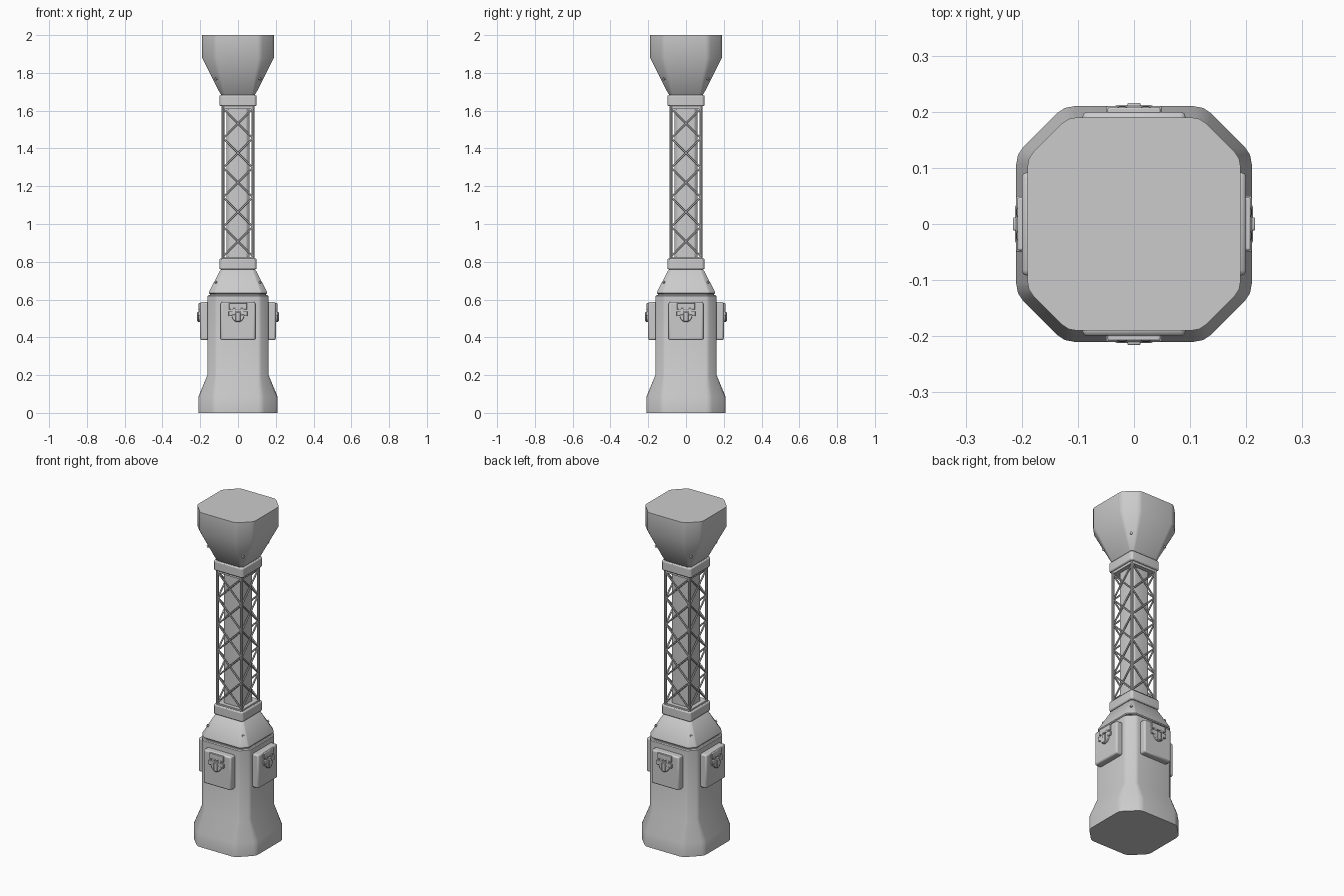
import bpy, bmesh, math
from mathutils import Vector, Matrix

if "Cube" in bpy.data.objects:
    bpy.data.objects.remove(bpy.data.objects["Cube"])

TURNS = [Matrix.Rotation(k * math.pi / 2, 4, 'Z') for k in range(4)]


def finish(name, bm, bevel=0.0, segs=2):
    bmesh.ops.recalc_face_normals(bm, faces=bm.faces)
    mesh = bpy.data.meshes.new(name)
    bm.to_mesh(mesh)
    bm.free()
    ob = bpy.data.objects.new(name, mesh)
    bpy.context.collection.objects.link(ob)
    if bevel:
        m = ob.modifiers.new("bevel", 'BEVEL')
        m.width, m.segments, m.limit_method = bevel, segs, 'ANGLE'
    bpy.context.view_layer.objects.active = ob
    ob.select_set(True)
    bpy.ops.object.shade_smooth_by_angle(angle=math.radians(30))
    ob.select_set(False)
    return ob


def ring(half, flat):
    """Square with cut corners, each corner softened by a tiny arc."""
    pts = []
    for t in TURNS:
        pts += [t @ Vector((half, -flat, 0)), t @ Vector((half, flat, 0))]
    r = 0.22 * (half - flat)
    out = []
    for i, p in enumerate(pts):
        a = p + (pts[i - 1] - p).normalized() * r
        b = p + (pts[(i + 1) % 8] - p).normalized() * r
        out += [a, (a + b + 2 * p) / 4, b]
    return out


def loft(name, sections, bevel=0.0):
    """Stack of (z, half width, half flat width) sections."""
    bm = bmesh.new()
    rings = [[bm.verts.new((p.x, p.y, z)) for p in ring(h, f)] for z, h, f in sections]
    n = len(rings[0])
    for lo, hi in zip(rings, rings[1:]):
        for i in range(n):
            j = (i + 1) % n
            bm.faces.new((lo[i], lo[j], hi[j], hi[i]))
    bm.faces.new(rings[0][::-1])
    bm.faces.new(rings[-1])
    return finish(name, bm, bevel)


def boxes(name, specs, bevel=0.0):
    """Boxes given as (x0, x1, y0, y1, z0, z1), repeated on all four sides."""
    bm = bmesh.new()
    for x0, x1, y0, y1, z0, z1 in specs:
        for t in TURNS:
            m = (t @ Matrix.Translation(((x0 + x1) / 2, (y0 + y1) / 2, (z0 + z1) / 2))
                 @ Matrix.Diagonal((x1 - x0, y1 - y0, z1 - z0, 1)))
            bmesh.ops.create_cube(bm, size=1, matrix=m)
    return finish(name, bm, bevel)


def rods(name, pairs, radius, sides=8):
    """Round rods between point pairs, repeated on all four sides."""
    bm = bmesh.new()
    for a, b in pairs:
        a, b = Vector(a), Vector(b)
        d = b - a
        rot = d.to_track_quat('Z', 'Y').to_matrix().to_4x4()
        for t in TURNS:
            bmesh.ops.create_cone(bm, cap_ends=True, segments=sides, radius1=radius, radius2=radius,
                                  depth=d.length, matrix=t @ Matrix.Translation((a + b) / 2) @ rot)
    return finish(name, bm)


# Pedestal and tapered shoulder
loft("pedestal", [(0, .21, .125), (.085, .21, .125), (.2, .162, .115), (.618, .162, .115), (.623, .157, .112)])
loft("shoulder_gap", [(.6, .148, .11), (.64, .148, .11)])
loft("shoulder", [(.629, .15, .118), (.634, .155, .12), (.642, .153, .12), (.755, .094, .08), (.762, .085, .07)])

# Collars at both ends of the mast
for name, z in (("lower_collar", .76), ("upper_collar", 1.625)):
    loft(name, [(z, .098, .088), (z + .057, .098, .088)], .006)
loft("lower_collar_lip", [(.81, .086, .076), (.826, .086, .076)])
loft("upper_collar_lip", [(1.61, .086, .076), (1.63, .086, .076)])

# Flared head
loft("head", [(1.68, .085, .07), (1.69, .094, .078), (1.76, .13, .092), (1.88, .19, .118), (2, .19, .118)])

# Mast core, corner posts and cross bracing
loft("mast_core", [(.8, .062, .045), (1.64, .062, .045)])
rods("corner_posts", [((.08, -.08, .8), (.08, -.08, 1.64))], .008, 10)
Z0, Z1, N = .83, 1.61, 5
step = (Z1 - Z0) / N
braces = []
for i in range(N):
    a, b = Z0 + i * step, Z0 + (i + 1) * step
    braces += [((-.078, -.08, a), (.078, -.08, b)), ((.078, -.08, a), (-.078, -.08, b))]
rods("cross_braces", braces, .005, 6)

# Equipment boxes on each side of the pedestal
boxes("side_boxes", [(-.092, .092, -.2, -.15, .385, .587)], .009)

# Hinge plate and latch on each box
boxes("hinge_plates", [(-.047, .047, -.208, -.19, .547, .582)], .003)
boxes("latch_bars", [(-.05, .05, -.21, -.19, .512, .538), (-.03, -.012, -.209, -.19, .53, .555),
                     (.012, .03, -.209, -.19, .53, .555)], .003)
bm = bmesh.new()
outline = [(.034 * math.cos(a), .52 + .04 * math.sin(a)) for a in
           [math.pi + math.pi * i / 10 for i in range(11)]]
for t in TURNS:
    f = bm.faces.new([bm.verts.new(t @ Vector((x, -.19, z))) for x, z in outline])
    ext = bmesh.ops.extrude_face_region(bm, geom=[f])
    bmesh.ops.translate(bm, vec=t @ Vector((0, -.022, 0)),
                        verts=[v for v in ext["geom"] if isinstance(v, bmesh.types.BMVert)])
finish("latch_tongues", bm, .003)
boxes("latch_ribs", [(-.012, .012, -.216, -.2, .484, .534)], .003)

# Bolts on the cut corners of shoulder and head
rods("corner_bolts", [((.105, -.105, .685), (.121, -.121, .693)),
                      ((.105, -.105, 1.775), (.121, -.121, 1.767))], .007, 12)
